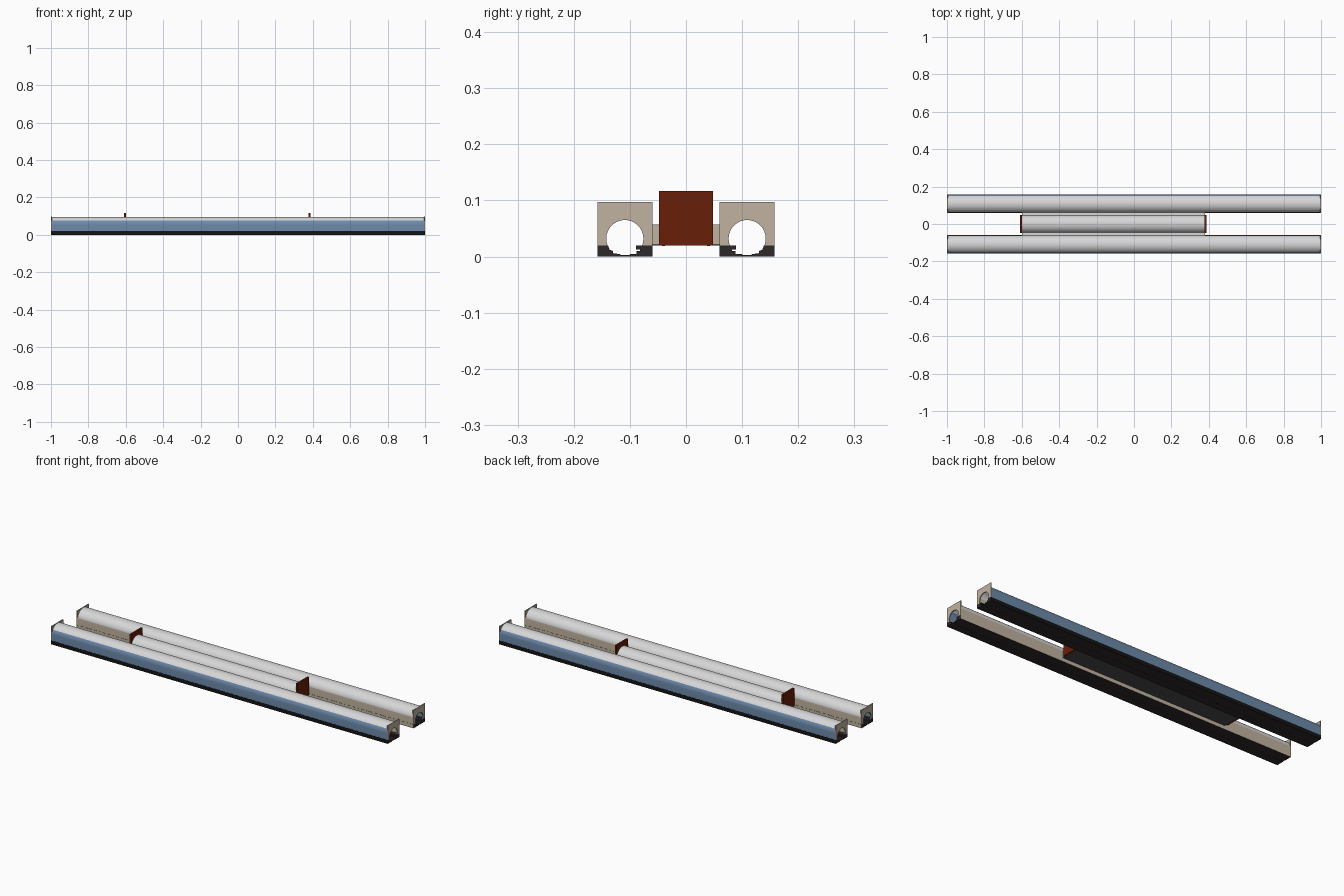
import bpy, bmesh, math
from mathutils import Vector

if "Cube" in bpy.data.objects:
    bpy.data.objects.remove(bpy.data.objects["Cube"])


def mat(name, rgb):
    m = bpy.data.materials.new(name)
    m.diffuse_color = (*rgb, 1)
    m.use_nodes = True
    m.node_tree.nodes["Principled BSDF"].inputs["Base Color"].default_value = m.diffuse_color
    return m


WHITE = mat("light grey", (0.68, 0.68, 0.69))
BLUE = mat("steel blue", (0.15, 0.25, 0.40))
BEIGE = mat("beige", (0.53, 0.45, 0.35))
DARK = mat("dark brown black", (0.026, 0.02, 0.021))
BLACK = mat("black", (0.008, 0.007, 0.007))
CHARCOAL = mat("charcoal", (0.07, 0.07, 0.07))
RUST = mat("rust brown", (0.14, 0.013, 0.003))
STEEL = mat("screw grey", (0.25, 0.25, 0.26))


def extrude(name, profile, x0, x1, mats, rule=None, smooth=False):
    """Extrude a closed (y, z) profile along x."""
    bm = bmesh.new()
    a = [bm.verts.new((x0, y, z)) for y, z in profile]
    b = [bm.verts.new((x1, y, z)) for y, z in profile]
    n = len(profile)
    bm.faces.new(a)
    bm.faces.new(b[::-1])
    for i in range(n):
        j = (i + 1) % n
        bm.faces.new((a[i], b[i], b[j], a[j]))
    bmesh.ops.recalc_face_normals(bm, faces=bm.faces[:])
    if rule:
        for f in bm.faces:
            f.material_index = rule(f)
    me = bpy.data.meshes.new(name)
    bm.to_mesh(me)
    bm.free()
    for m in mats:
        me.materials.append(m)
    ob = bpy.data.objects.new(name, me)
    bpy.context.collection.objects.link(ob)
    if smooth:
        bpy.ops.object.select_all(action='DESELECT')
        ob.select_set(True)
        bpy.context.view_layer.objects.active = ob
        bpy.ops.object.shade_smooth_by_angle(angle=math.radians(30))
    return ob


def rect(y0, y1, z0, z1):
    return [(y0, z0), (y1, z0), (y1, z1), (y0, z1)]


def arch(c, r, z0, spring, rise, n=28):
    """Open arch outline from one foot to the other."""
    arc = [(c + r * math.cos(math.pi * i / n), spring + rise * math.sin(math.pi * i / n))
           for i in range(n + 1)]
    return [(c + r, z0)] + arc + [(c - r, z0)]


def shell(c, r, z0, spring, rise, t):
    return arch(c, r, z0, spring, rise) + arch(c, r - t, z0, spring, rise - t)[::-1]


C = 0.109   # distance of each long channel from the middle
for s, side in ((-1, "front"), (1, "back")):
    def mirror(pts):
        return [(s * y, z) for y, z in pts]

    # Arched channel: blue outside wall, beige inside wall, light top
    def wall(f):
        p = f.calc_center_median()
        if abs(f.normal.x) > 0.9:
            return 2
        if s * p.y > C:
            return 1 if p.z < 0.077 else 0
        return 2 if p.z < 0.058 else 0
    extrude(side + "_channel", mirror(shell(C, 0.048, 0.02, 0.053, 0.043, 0.004)),
            -0.995, 0.995, (WHITE, BLUE, BEIGE), wall, True)

    # Dark base rails with lips, black outside and beige towards the middle
    def rail(f):
        y = f.calc_center_median().y
        if abs(f.normal.y) < 0.9:
            return 0
        if abs(y) > 0.157:
            return 1
        return 2 if abs(y) < 0.0605 else 0
    outer = [(0.158, 0), (0.117, 0), (0.117, 0.004), (0.130, 0.006), (0.130, 0.010),
             (0.136, 0.012), (0.139, 0.02), (0.158, 0.02)]
    inner = [(0.06, 0), (0.101, 0), (0.101, 0.004), (0.088, 0.005), (0.088, 0.010),
             (0.082, 0.010), (0.082, 0.013), (0.089, 0.013), (0.089, 0.02), (0.06, 0.02)]
    extrude(side + "_outer_rail", mirror(outer), -1, 1, (DARK, BLACK, BEIGE), rail)
    extrude(side + "_inner_rail", mirror(inner), -1, 1, (DARK, BLACK, BEIGE), rail)
    extrude(side + "_floor_strip", mirror(rect(0.101, 0.117, 0.0005, 0.0025)),
            -0.999, 0.999, (DARK,))

    # Square end plates with a round opening reaching the base
    r, zc = 0.033, 0.032
    a0 = math.asin((0.02 - zc) / r)
    hole = [(C + r * math.cos(a0 + (math.pi - 2 * a0) * i / 32),
             zc + r * math.sin(a0 + (math.pi - 2 * a0) * i / 32)) for i in range(33)]
    plate = [(0.06, 0.02), (0.06, 0.097), (0.158, 0.097), (0.158, 0.02)] + hole
    for x in (-1, 0.995):
        extrude(side + "_end_plate", mirror(plate), x, x + 0.005, (BEIGE,))

    # Spacer joining the channel to the middle unit
    extrude(side + "_spacer", mirror(rect(0.046, 0.061, 0.022, 0.057)),
            -0.6, 0.38, (BEIGE, WHITE), lambda f: 1 if f.normal.z > 0.9 else 0)

# Middle unit: arched cover, underside plate and raised end plates
extrude("middle_cover", shell(0, 0.047, 0.022, 0.053, 0.042, 0.004),
        -0.6, 0.38, (WHITE,), None, True)
extrude("middle_underside", rect(-0.0605, 0.0605, 0.0195, 0.022), -0.6, 0.38, (CHARCOAL,))
for x in (-0.61, 0.378):
    extrude("middle_end_plate", rect(-0.048, 0.048, 0.02, 0.117), x, x + 0.01, (RUST,))

# Screw heads under the middle unit
bm = bmesh.new()
for i in range(8):
    for y in (-0.04, 0.04):
        ret = bmesh.ops.create_cone(bm, cap_ends=True, segments=8, radius1=0.003,
                                    radius2=0.003, depth=0.001)
        bmesh.ops.translate(bm, verts=ret["verts"],
                            vec=Vector((-0.53 + i * 0.12, y, 0.0192)))
me = bpy.data.meshes.new("underside_screws")
bm.to_mesh(me)
bm.free()
me.materials.append(STEEL)
bpy.context.collection.objects.link(bpy.data.objects.new("underside_screws", me))
